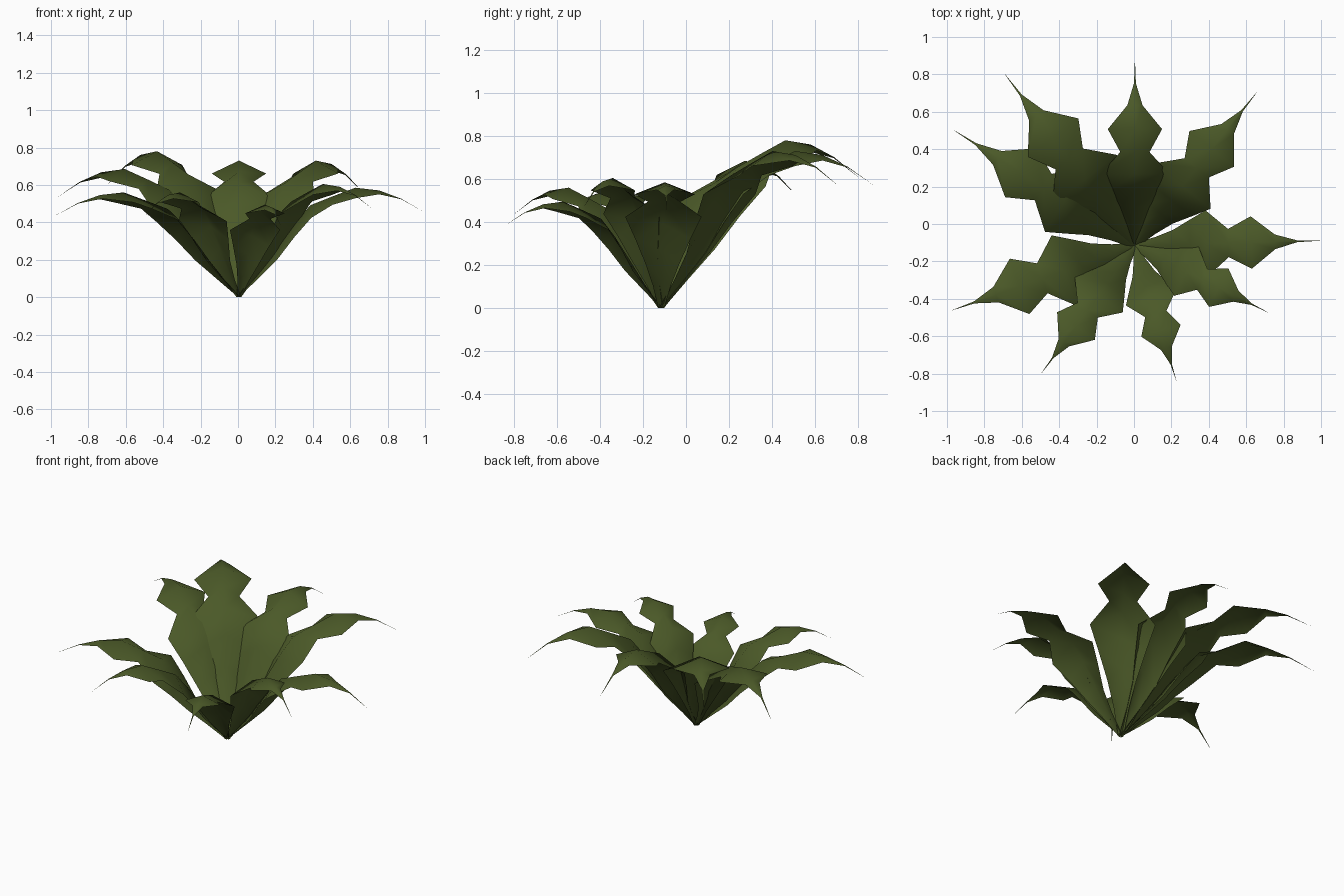
import bpy, math

if "Cube" in bpy.data.objects:
    bpy.data.objects.remove(bpy.data.objects["Cube"])

green = bpy.data.materials.new("leaf_green")
green.diffuse_color = (0.07, 0.10, 0.021, 1)
green.use_nodes = True
green.node_tree.nodes["Principled BSDF"].inputs["Base Color"].default_value = green.diffuse_color

ROOT = (0.005, -0.115)
# Stations: distance / length, midrib height / peak, half-width / lobe width, edge drop / peak
STATIONS = [
    (0.000, 0.000, 0.10, 0.000),
    (0.110, 0.230, 0.30, 0.050),
    (0.210, 0.465, 0.56, 0.115),
    (0.300, 0.670, 0.92, 0.120),
    (0.390, 0.840, 1.27, 0.115),   # lower lobe
    (0.510, 0.920, 0.54, 0.075),   # waist
    (0.635, 1.000, 1.00, 0.095),   # upper lobe
    (0.765, 0.975, 0.28, 0.035),
    (0.885, 0.900, 0.035, 0.005),
    (1.010, 0.780, 0.003, 0.000),  # hair-thin tip
]

# Leaves: azimuth in degrees, length, peak height, upper lobe half-width
LEAVES = [
    (1.5, 0.98, 0.585, 0.140),
    (51.5, 1.04, 0.73, 0.153),
    (90.0, 0.98, 0.73, 0.145),
    (127.2, 1.14, 0.78, 0.170),
    (147.5, 1.14, 0.685, 0.155),
    (199.5, 1.03, 0.56, 0.157),
    (233.8, 0.84, 0.56, 0.125),
    (287.0, 0.75, 0.495, 0.110),
    (333.3, 0.79, 0.605, 0.115),
]


def make_leaf(name, azimuth, length, peak, width):
    a = math.radians(azimuth)
    c, s = math.cos(a), math.sin(a)
    verts, faces = [], []
    for along, high, half, drop in STATIONS:
        r = along * length
        for side in (1, 0, -1):
            w = side * half * width
            z = (high - abs(side) * drop) * peak
            verts.append((ROOT[0] + r * c - w * s, ROOT[1] + r * s + w * c, z))
    for i in range(len(STATIONS) - 1):
        for j in (0, 1):
            k = 3 * i + j
            faces.append((k, k + 1, k + 4, k + 3))
    mesh = bpy.data.meshes.new(name)
    mesh.from_pydata(verts, [], faces)
    mesh.materials.append(green)
    obj = bpy.data.objects.new(name, mesh)
    bpy.context.collection.objects.link(obj)
    # Upper side faces up
    if mesh.polygons[6].normal.z < 0:
        mesh.flip_normals()
    bpy.ops.object.select_all(action='DESELECT')
    obj.select_set(True)
    bpy.context.view_layer.objects.active = obj
    bpy.ops.object.shade_smooth_by_angle(angle=math.radians(60))


for n, leaf in enumerate(LEAVES, 1):
    make_leaf(f"leaf_{n}", *leaf)
